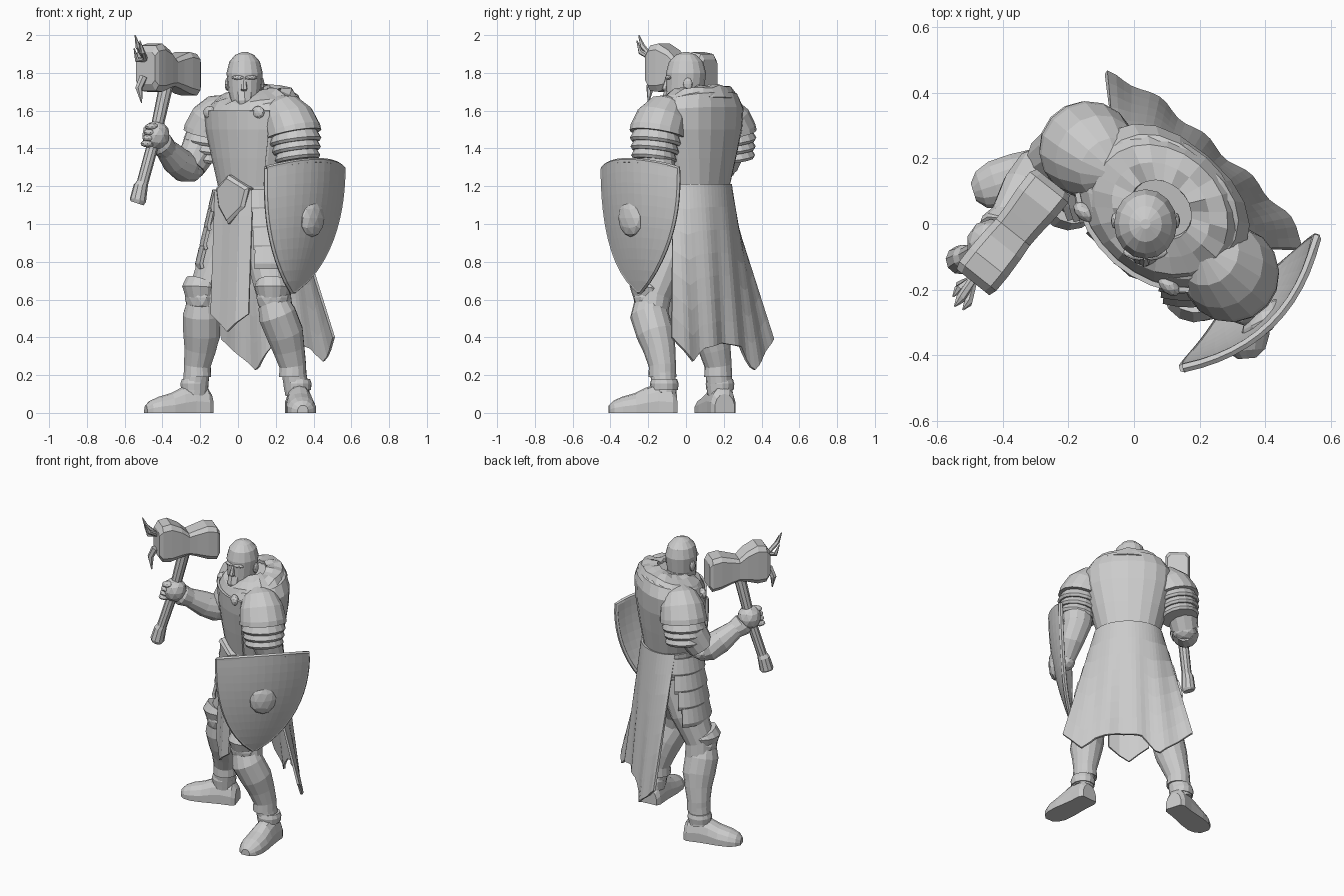
import bpy, bmesh, math, random
from mathutils import Vector

random.seed(4)
cube = bpy.data.objects.get("Cube")
if cube:
    bpy.data.objects.remove(cube)

stone = bpy.data.materials.new("plain_grey")
stone.use_nodes = True
stone.diffuse_color = (0.6, 0.6, 0.6, 1)
stone.node_tree.nodes["Principled BSDF"].inputs["Base Color"].default_value = (0.6, 0.6, 0.6, 1)

# The body is turned: LEFT and FRONT are its own horizontal axes
LEFT, FRONT, UP = Vector((0.755, -0.656, 0)), Vector((-0.656, -0.755, 0)), Vector((0, 0, 1))
ORIGIN = Vector((0.07, 0.03, 0))


def body(l, f, z):
    return ORIGIN + LEFT * l + FRONT * f + UP * z


def add_mesh(name, bm):
    mesh = bpy.data.meshes.new(name)
    bm.to_mesh(mesh)
    bm.free()
    mesh.materials.append(stone)
    obj = bpy.data.objects.new(name, mesh)
    bpy.context.collection.objects.link(obj)
    return obj


def skin(name, rings, loop=True, cap=True, thick=0):
    """Join rows of points into a surface."""
    bm = bmesh.new()
    rows = [[bm.verts.new(p) for p in ring] for ring in rings]
    count = len(rows[0])
    for a, b in zip(rows, rows[1:]):
        for i in range(count if loop else count - 1):
            j = (i + 1) % count
            bm.faces.new((a[i], a[j], b[j], b[i]))
    if loop and cap:
        bm.faces.new(rows[0])
        bm.faces.new(rows[-1])
    bmesh.ops.recalc_face_normals(bm, faces=bm.faces)
    obj = add_mesh(name, bm)
    if thick:
        mod = obj.modifiers.new("thickness", "SOLIDIFY")
        mod.thickness, mod.offset = thick, 0
    return obj


def tube(name, path, sides=12, ref=FRONT):
    """Round limb through (x, y, z, radius) points."""
    pts = [Vector(p[:3]) for p in path]
    rings = []
    for i, p in enumerate(pts):
        t = (pts[min(i + 1, len(pts) - 1)] - pts[max(i - 1, 0)]).normalized()
        u = ref.cross(t).normalized()
        v = t.cross(u)
        turn = [math.tau * k / sides for k in range(sides)]
        rings.append([p + (u * math.cos(a) + v * math.sin(a)) * path[i][3] for a in turn])
    return skin(name, rings)


def ball(name, centre, size, yaw=0.0):
    bm = bmesh.new()
    bmesh.ops.create_icosphere(bm, subdivisions=2, radius=1)
    obj = add_mesh(name, bm)
    obj.location, obj.scale, obj.rotation_euler = centre, size, (0, 0, yaw)


def arc(a, b, z, start, end, steps, f=0.0, tilt=0.0, power=1.0):
    """Ellipse arc round the body; angle 0 is front, 90 is left."""
    row = []
    for k in range(steps):
        t = math.radians(start + (end - start) * k / (steps - 1))
        s, c = (math.copysign(abs(q) ** power, q) for q in (math.sin(t), math.cos(t)))
        row.append(body(a * s, f + b * c, z - tilt * b * c))
    return row


def lerp_list(pairs, x):
    for (x0, y0), (x1, y1) in zip(pairs, pairs[1:]):
        if x <= x1:
            return y0 + (y1 - y0) * (x - x0) / (x1 - x0)
    return pairs[-1][1]


# Torso, breastplate and belt
torso = [(0.95, 0.19, 0.14, 0), (1.2, 0.19, 0.155, 0), (1.35, 0.23, 0.18, 0), (1.5, 0.27, 0.2, 0),
         (1.6, 0.28, 0.205, 0.1), (1.66, 0.24, 0.185, 0.2), (1.69, 0.15, 0.14, 0.25)]
skin("torso", [arc(a, b, z, 0, 342, 20, -0.03, k, 0.85) for z, a, b, k in torso])
skin("breastplate", [arc(a + 0.006, b + 0.006, z, -52, 52, 9, -0.02) for z, a, b, k in torso[1:5]],
     loop=False, thick=0.015)
skin("belt", [arc(0.2, 0.165, z, 0, 342, 20, -0.025) for z in (1.15, 1.2)], thick=0.015)

# Ragged collar around the neck with two clasps
collar = []
for r, z in ((0.25, 1.625), (0.215, 1.675), (0.16, 1.695), (0.1, 1.7)):
    row = arc(r, r * 0.8, z, 0, 345, 24, -0.02, 0.25)
    collar.append([p + UP * random.uniform(-0.012, 0.012) for p in row])
skin("collar", collar, cap=False, thick=0.02)
for s in (-1, 1):
    ball("clasp", body(s * 0.17, 0.14, 1.59), (0.04, 0.025, 0.035), math.radians(-41))

# Head
skull = [(1.58, 0.045, 0.04, -0.06), (1.63, 0.066, 0.08, -0.03), (1.7, 0.086, 0.1, -0.005),
         (1.8, 0.096, 0.106, 0), (1.86, 0.081, 0.09, 0), (1.895, 0.05, 0.055, 0), (1.91, 0.015, 0.015, 0)]
rings = []
for z, a, b, y in skull:
    turn = [math.tau * k / 16 for k in range(16)]
    rings.append([Vector((0.035 + a * math.cos(t), y + b * math.sin(t), z)) for t in turn])
skin("head", rings)
tube("neck", [(0.04, 0.03, 1.55, 0.085), (0.035, 0.02, 1.7, 0.08)])
tube("nose", [(0.033, -0.1, 1.77, 0.01), (0.032, -0.113, 1.715, 0.018), (0.032, -0.09, 1.7, 0.012)], 6)
tube("beard", [(0.033, -0.07, 1.69, 0.048), (0.033, -0.085, 1.65, 0.045), (0.033, -0.08, 1.6, 0.035)], 8)
for s in (-1, 1):
    ball("brow", (0.034 + s * 0.035, -0.094, 1.775), (0.035, 0.014, 0.012), s * 0.3)
    ball("ear", (0.035 + s * 0.092, 0.01, 1.74), (0.013, 0.025, 0.035))


# Shoulder plates, each a dome above overlapping bands
def shoulder_ring(s, l, z, r, slope):
    slope = math.radians(slope)
    turn = [math.tau * k / 16 for k in range(16)]
    return [body(s * (l + r * math.cos(t) * math.cos(slope)), r * math.sin(t) - 0.01,
                 z + r * math.cos(t) * math.sin(slope)) for t in turn]


dome = [(0.17, 1.66, 0.04, 35), (0.2, 1.625, 0.1, 32), (0.25, 1.565, 0.135, 25), (0.285, 1.5, 0.146, 16),
        (0.29, 1.475, 0.148, 13), (0.29, 1.475, 0.11, 13)]
for s, side in ((-1, "right"), (1, "left")):
    skin(side + "_shoulder_dome", [shoulder_ring(s, *row) for row in dome])
    for k in range(3):
        l, z, r = 0.295 + 0.007 * k, 1.49 - 0.045 * k, 0.128 - 0.008 * k
        skin(side + "_arm_band", [shoulder_ring(s, l + dl, z - dz, r + dr, 10) for dl, dz, dr in
                                  ((0, 0, -0.012), (0.007, 0.05, 0.01), (0.008, 0.065, 0))])

# Arms and fists
tube("right_upper_arm", [(-0.15, 0.23, 1.55, 0.1), (-0.2, 0.22, 1.4, 0.1), (-0.25, 0.19, 1.31, 0.085)])
tube("right_forearm", [(-0.23, 0.21, 1.28, 0.06), (-0.28, 0.16, 1.3, 0.082), (-0.33, 0.1, 1.34, 0.078),
                       (-0.4, -0.01, 1.42, 0.052)])
tube("right_cuff", [(-0.37, 0.03, 1.39, 0.055), (-0.41, -0.02, 1.425, 0.068), (-0.42, -0.03, 1.44, 0.06)])
ball("right_elbow", (-0.25, 0.19, 1.29), (0.075, 0.075, 0.06))
ball("right_fist", (-0.435, -0.06, 1.47), (0.075, 0.075, 0.078))
for k in range(4):
    ball("right_finger", (-0.478 + 0.008 * k, -0.1, 1.425 + 0.03 * k), (0.042, 0.032, 0.02), 0.7)
tube("left_arm", [(0.29, -0.16, 1.55, 0.1), (0.32, -0.16, 1.38, 0.1), (0.34, -0.14, 1.27, 0.088),
                  (0.35, -0.18, 1.17, 0.075), (0.34, -0.24, 1.08, 0.055)])
ball("left_fist", (0.34, -0.25, 1.06), (0.06, 0.06, 0.06))

# War hammer: shaft, block head, torn trophies
tube("hammer_shaft", [(-0.535, -0.11, 1.11, 0.036), (-0.53, -0.11, 1.125, 0.044), (-0.515, -0.1, 1.2, 0.038),
                      (-0.505, -0.097, 1.22, 0.031), (-0.44, -0.06, 1.46, 0.032), (-0.37, -0.03, 1.78, 0.038)], 10)
along, across = Vector((0.122, 0.152, 0)), Vector((0.78, -0.62, 0))
profile = [(-1, 0.064, 1.74, 1.91), (-0.88, 0.072, 1.705, 1.945), (-0.6, 0.073, 1.7, 1.955),
           (-0.25, 0.07, 1.72, 1.92), (0, 0.066, 1.73, 1.875), (0.25, 0.068, 1.715, 1.89), (0.6, 0.074, 1.69, 1.91),
           (0.9, 0.075, 1.68, 1.9), (1, 0.064, 1.71, 1.87)]
corners = [(1, 0.75), (0.7, 1), (-0.7, 1), (-1, 0.75), (-1, -0.75), (-0.7, -1), (0.7, -1), (1, -0.75)]
rings = []
for s, w, low, high in profile:
    mid = Vector((-0.368, -0.025, (low + high) / 2)) + along * s
    rings.append([mid + across * w * cx + UP * (high - low) / 2 * cz for cx, cz in corners])
skin("hammer_head", rings)
for x, y, z in ((-0.545, -0.25, 2.0), (-0.52, -0.26, 1.97), (-0.55, -0.22, 1.93)):
    tube("hammer_prong", [(-0.49, -0.17, 1.87, 0.014), (x + 0.015, y + 0.02, z - 0.06, 0.014), (x, y, z, 0.003)], 6)
tube("hammer_tatter", [(-0.5, -0.18, 1.78, 0.022), (-0.525, -0.19, 1.72, 0.02), (-0.51, -0.2, 1.64, 0.003)], 6)

# Shield: curved heater plate with rim and boss
chord, out = Vector((0.715, 0.7, 0)), Vector((0.7, -0.715, 0))


def shield_point(u, v):
    w = max(0.008, 0.282 * max(0.0, 1 - v ** 2.4) ** 0.8) * u
    z = (1.335 - 0.04 * u * u) * (1 - v) + 0.645 * v
    centre = Vector((0.353, -0.24, z)) + Vector((-0.125, 0.06, 0)) * v * v
    return centre + chord * w + out * 0.09 * (1 - (w / 0.282) ** 2)


steps = [k / 12 for k in range(13)]
skin("shield", [[shield_point(u * 2 - 1, v) for u in steps] for v in steps], loop=False, thick=0.025)
edge = [shield_point(-1, v) for v in steps] + [shield_point(1, v) for v in reversed(steps)]
edge += [shield_point(1 - 2 * u, 0) for u in steps[1:]]
tube("shield_rim", [(*p, 0.015) for p in edge], 6, out)
ball("shield_boss", shield_point(0, 0.44), (0.085, 0.04, 0.1), math.radians(45))

# Skirt cape from the waist, with shallow folds and pointed hem
hem = [(-0.4, 0.39), (-0.19, 0.22), (-0.09, 0.35), (0.06, 0.37), (0.2, 0.34), (0.29, 0.27), (0.4, 0.4)]
rows = []
for i in range(8):
    t = i / 7
    row = []
    for k in range(29):
        x = k / 14 - 1
        ang = x * math.radians(85)
        l = 0.205 * math.sin(ang) * (1 - t) + 0.4 * x * t
        f = -0.03 - 0.165 * math.cos(ang) * (1 - t) - (0.235 - 0.05 * x ** 4) * t
        f += 0.009 * t * math.sin(x * 14)
        row.append(body(l, f, 1.21 * (1 - t) + lerp_list(hem, 0.4 * x) * t))
    rows.append(row)
skin("cape", rows, loop=False, thick=0.014)

# Front tabard with pointed end and belt shield
columns = [-0.125, -0.06, 0, 0.06, 0.125]
rows = []
for i in range(6):
    t = i / 5
    rows.append([body(l, 0.155 + 0.035 * t - 1.2 * l * l + 0.008 * math.sin(l * 40),
                      1.18 * (1 - t) + (0.43 + 0.75 * abs(l)) * t) for l in columns])
skin("tabard", rows, loop=False, thick=0.014)
crest = [(0, 1.26), (0.115, 1.19), (0.09, 1.09), (0, 1.0), (-0.09, 1.09), (-0.115, 1.19)]
skin("belt_crest", [[body(l * k, f - abs(l) * 0.3, 1.13 + (z - 1.13) * k) for l, z in crest]
                    for f, k in ((0.15, 1), (0.185, 1), (0.2, 0.85))])

# Hip plates in overlapping bands
for s, side in ((-1, "right"), (1, "left")):
    for k in range(4):
        a, b, z = 0.215 + 0.03 * k, 0.17 + 0.012 * k, 1.18 - 0.1 * k
        skin(side + "_hip_plate", [arc(a + g, b + g, z - d, s * 35, s * (112 - 5 * k), 8)
                                   for g, d in ((0, 0), (0.022, 0.09), (0.015, 0.115))], loop=False, thick=0.018)

# Legs, knee plates, greave cuffs and boots
legs = {
    "left": ([(0.12, -0.03, 1.02, 0.12), (0.16, -0.1, 0.8, 0.112), (0.19, -0.17, 0.62, 0.092),
              (0.21, -0.18, 0.52, 0.085), (0.25, -0.155, 0.42, 0.09), (0.29, -0.125, 0.25, 0.066),
              (0.315, -0.115, 0.1, 0.066)], Vector((0.08, -1, 0)), Vector((-0.15, -1, 0)), (0.315, -0.05)),
    "right": ([(-0.01, 0.11, 1.02, 0.12), (-0.1, 0.115, 0.8, 0.115), (-0.175, 0.1, 0.62, 0.092),
               (-0.18, 0.11, 0.52, 0.09), (-0.185, 0.135, 0.42, 0.095), (-0.215, 0.17, 0.25, 0.07),
               (-0.23, 0.18, 0.1, 0.068)], Vector((-0.95, -0.3, 0)), Vector((-0.75, -0.65, 0)), (-0.145, 0.205)),
}
sole = [(0, 0.055, 0.1), (0.025, 0.068, 0.14), (0.1, 0.068, 0.155), (0.16, 0.072, 0.135), (0.22, 0.077, 0.105),
        (0.29, 0.075, 0.085), (0.335, 0.058, 0.065), (0.36, 0.028, 0.04)]
section = [(-1, 0), (-1, 0.4), (-0.8, 0.72), (-0.45, 0.94), (0, 1), (0.45, 0.94), (0.8, 0.72), (1, 0.4), (1, 0)]
for side, (path, toe, knee, heel) in legs.items():
    toe, knee = toe.normalized(), knee.normalized()
    tube(side + "_leg", path, 14)
    yaw = math.atan2(knee.x, -knee.y)
    joint, upper, calf, ankle, foot = (Vector(p[:3]) for p in path[2:])
    ball(side + "_knee_plate", joint + knee * 0.04 - UP * 0.01, (0.088, 0.07, 0.09), yaw)
    tube(side + "_knee_rim", [(*(joint + knee * d + UP * h), r) for d, h, r in
                              ((0.025, 0.0, 0.085), (0.03, 0.045, 0.1), (0.02, 0.065, 0.09))], 14)
    tube(side + "_greave", [(*(p + knee * d), r) for p, d, r in
                            ((joint - UP * 0.04, 0.02, 0.085), (upper, 0.015, 0.102), (calf, 0.008, 0.1),
                             ((calf + ankle) / 2, 0, 0.085), (ankle, 0, 0.072), (ankle - UP * 0.06, 0, 0.074))], 14)
    tube(side + "_ankle_cuff", [(*(foot + UP * d), r) for d, r in ((0.08, 0.068), (0.055, 0.076), (0.02, 0.072))], 14)
    wide = toe.cross(UP)
    start = Vector((*heel, 0))
    skin(side + "_boot", [[start + toe * t + wide * w * cx + UP * h * cz for cx, cz in section]
                          for t, w, h in sole])
